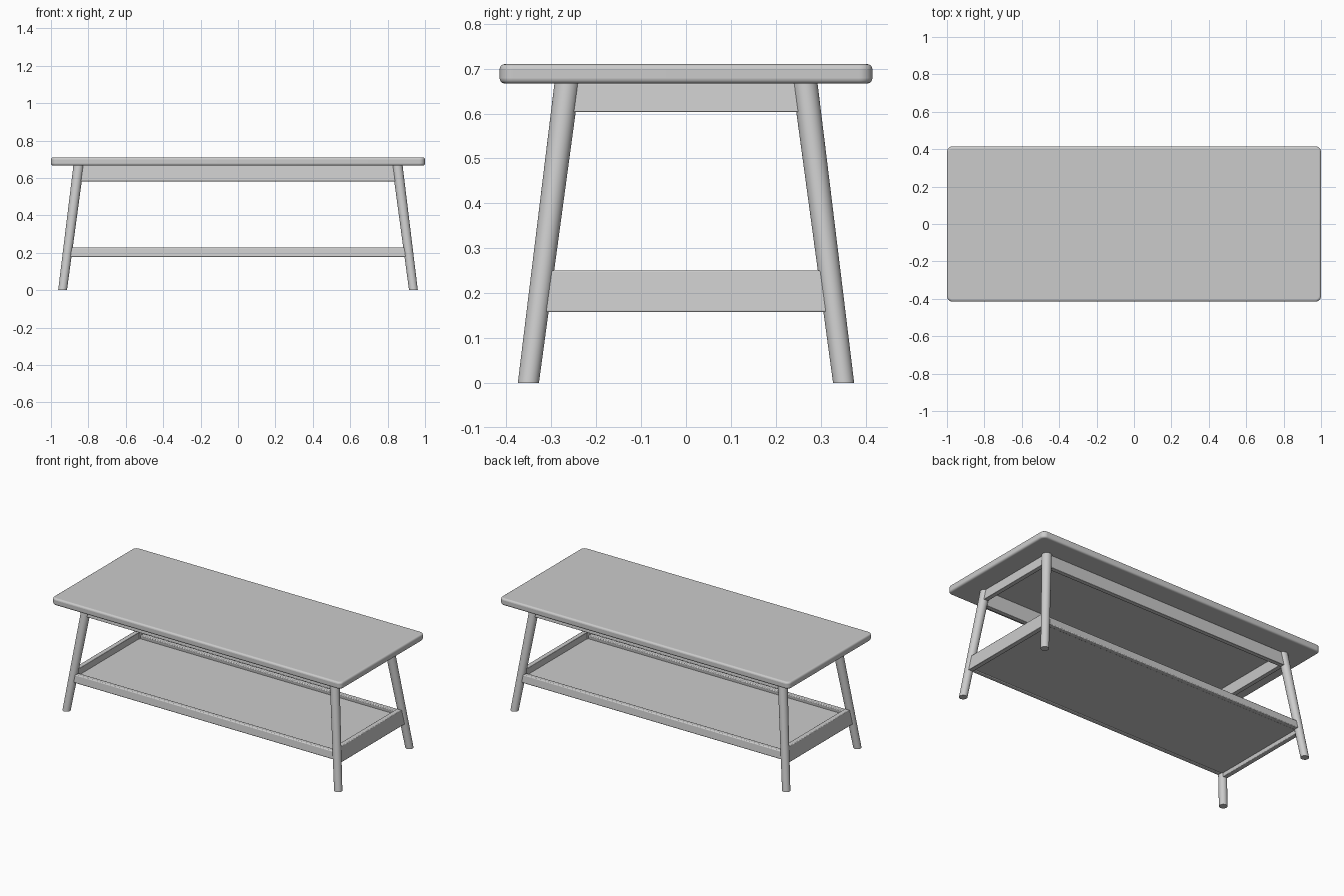
import bpy, bmesh
from mathutils import Vector
from math import radians

cube = bpy.data.objects.get("Cube")
if cube:
    bpy.data.objects.remove(cube, do_unlink=True)

grey = bpy.data.materials.new("plain grey")
grey.use_nodes = True
colour = (0.6, 0.6, 0.6, 1)
grey.diffuse_color = colour
grey.node_tree.nodes["Principled BSDF"].inputs["Base Color"].default_value = colour

TOP_Z = 0.667
FOOT = Vector((0.938, 0.351, 0))
HEAD = Vector((0.852, 0.265, TOP_Z))


def leg_axis(z):
    """Centre of the leg at x, y > 0 at height z."""
    return FOOT.lerp(HEAD, z / TOP_Z)


def finish(name, bm, bevel=0, segments=2):
    bmesh.ops.recalc_face_normals(bm, faces=bm.faces)
    mesh = bpy.data.meshes.new(name)
    bm.to_mesh(mesh)
    bm.free()
    mesh.materials.append(grey)
    obj = bpy.data.objects.new(name, mesh)
    bpy.context.collection.objects.link(obj)
    if bevel:
        mod = obj.modifiers.new("rounded edges", "BEVEL")
        mod.width = bevel
        mod.segments = segments
        mod.limit_method = "ANGLE"
        mod.angle_limit = radians(40)
    bpy.ops.object.select_all(action="DESELECT")
    obj.select_set(True)
    bpy.context.view_layer.objects.active = obj
    bpy.ops.object.shade_smooth_by_angle(angle=radians(40))
    return obj


def box(size, z_low):
    bm = bmesh.new()
    bmesh.ops.create_cube(bm, size=1)
    for v in bm.verts:
        v.co = Vector((v.co.x * size[0], v.co.y * size[1], z_low + (v.co.z + 0.5) * size[2]))
    return bm


def beam(name, axis, side, z_low, z_high, thick, bevel):
    """Bar joining two legs along x (0) or y (1), leaning with the legs."""
    bm = bmesh.new()
    bmesh.ops.create_cube(bm, size=2)
    for v in bm.verts:
        z = z_high if v.co.z > 0 else z_low
        centre = leg_axis(z)
        new = Vector((0, 0, z))
        new[axis] = v.co[axis] * centre[axis]
        new[1 - axis] = side * centre[1 - axis] + v.co[1 - axis] * thick / 2
        v.co = new
    return finish(name, bm, bevel)


# Table top: rounded corners, then rounded rims
bm = box((2, 0.83, 0.043), TOP_Z)
uprights = [e for e in bm.edges if abs(e.verts[0].co.z - e.verts[1].co.z) > 0.01]
bmesh.ops.bevel(bm, geom=uprights, offset=0.03, segments=8, profile=0.5, affect="EDGES")
finish("table_top", bm, 0.011, 4)

# Splayed, tapered legs
for y_name, sy in (("front", -1), ("back", 1)):
    for x_name, sx in (("left", 1), ("right", -1)):
        bm = bmesh.new()
        bmesh.ops.create_cone(bm, cap_ends=True, segments=32, radius1=0.0235,
                              radius2=0.028, depth=TOP_Z)
        for v in bm.verts:
            v.co.z += TOP_Z / 2
            centre = leg_axis(v.co.z)
            v.co.x += sx * centre.x
            v.co.y += sy * centre.y
        finish(f"{y_name}_{x_name}_leg", bm)

# Aprons under the top and rails around the shelf
for name, s in (("front", -1), ("back", 1)):
    beam(name + "_apron", 0, s, 0.582, TOP_Z, 0.028, 0.002)
    beam(name + "_shelf_rail", 0, s, 0.178, 0.228, 0.03, 0.005)
for name, s in (("left", 1), ("right", -1)):
    beam(name + "_apron", 1, s, 0.603, TOP_Z, 0.028, 0.002)
    beam(name + "_shelf_rail", 1, s, 0.158, 0.25, 0.03, 0.003)

# Shelf panel set between the rails
inner = leg_axis(0.2)
finish("shelf_panel", box((inner.x * 2, inner.y * 2, 0.025), 0.18))
